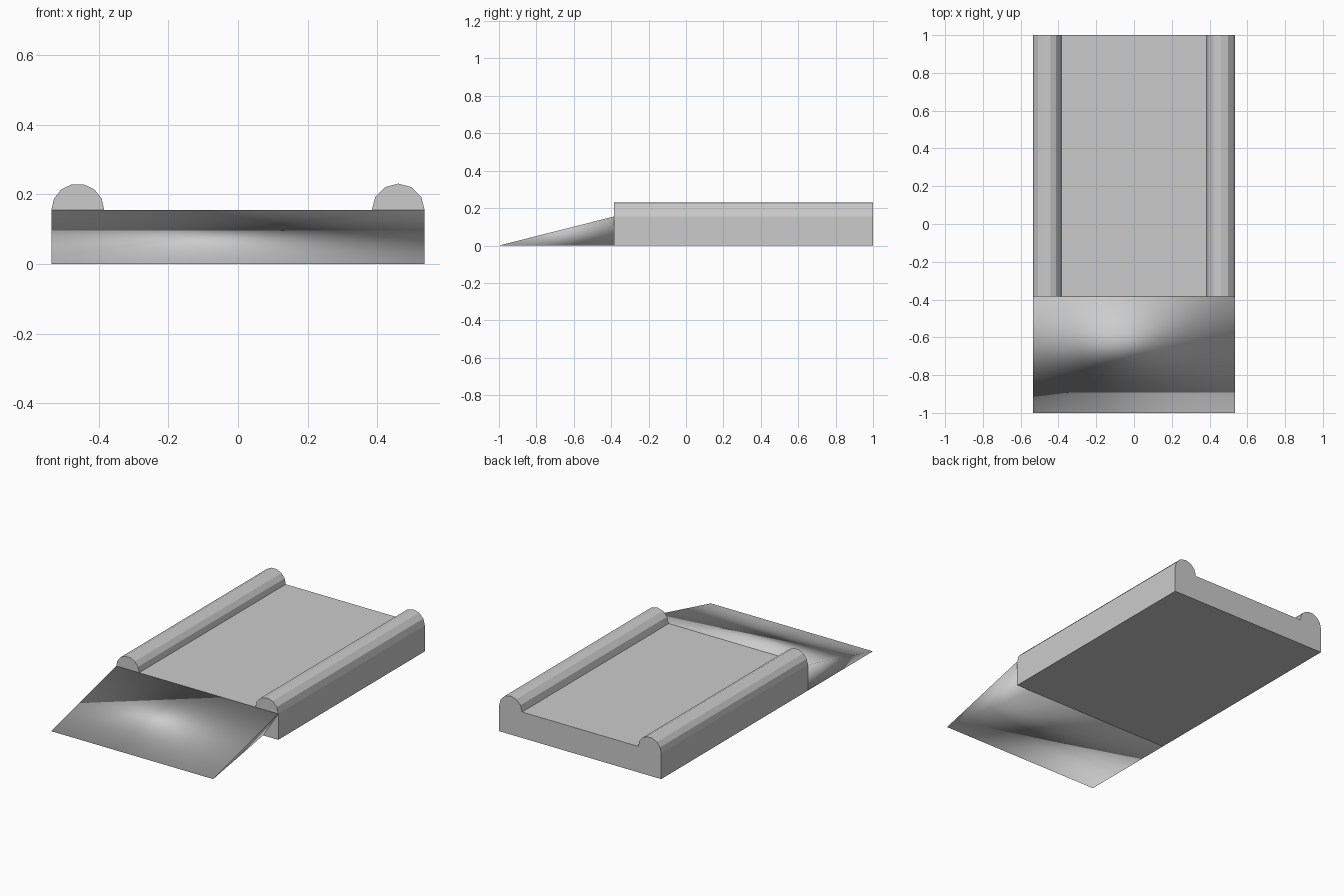
import bpy, bmesh, math

if "Cube" in bpy.data.objects:
    bpy.data.objects.remove(bpy.data.objects["Cube"])

W, Y0, Y1, DECK = 0.536, -0.385, 1.0, 0.155
R = 0.076


def make_object(name, verts, faces):
    mesh = bpy.data.meshes.new(name)
    bm = bmesh.new()
    vs = [bm.verts.new(v) for v in verts]
    for f in faces:
        bm.faces.new([vs[i] for i in f])
    bmesh.ops.recalc_face_normals(bm, faces=bm.faces)
    bm.to_mesh(mesh)
    bm.free()
    obj = bpy.data.objects.new(name, mesh)
    bpy.context.collection.objects.link(obj)
    return obj


def arc(cx, n):
    # half-round rail top, from right to left
    return [(cx + R * math.cos(math.pi * i / n), DECK + R * math.sin(math.pi * i / n))
            for i in range(n + 1)]


# Platform with two rounded side rails: one section extruded along y
section = [(-W, 0), (W, 0)] + arc(W - R, 6) + arc(-W + R, 7)
n = len(section)
verts = [(x, y, z) for y in (Y0, Y1) for x, z in section]
faces = [list(range(n)), list(range(n, 2 * n))]
faces += [[i, (i + 1) % n, n + (i + 1) % n, n + i] for i in range(n)]
make_object("platform", verts, faces)

# Entry ramp: wedge whose right foot tucks in under the platform edge
ramp = make_object("ramp",
    [(-W, -1, 0), (W, -1, 0), (W - 0.1, Y0, 0), (-W, Y0, 0), (W, Y0, DECK), (-W, Y0, DECK)],
    [(0, 1, 2, 3), (0, 1, 4, 5), (1, 2, 4), (0, 3, 5), (2, 3, 5, 4)])
for p in ramp.data.polygons:
    p.use_smooth = True
